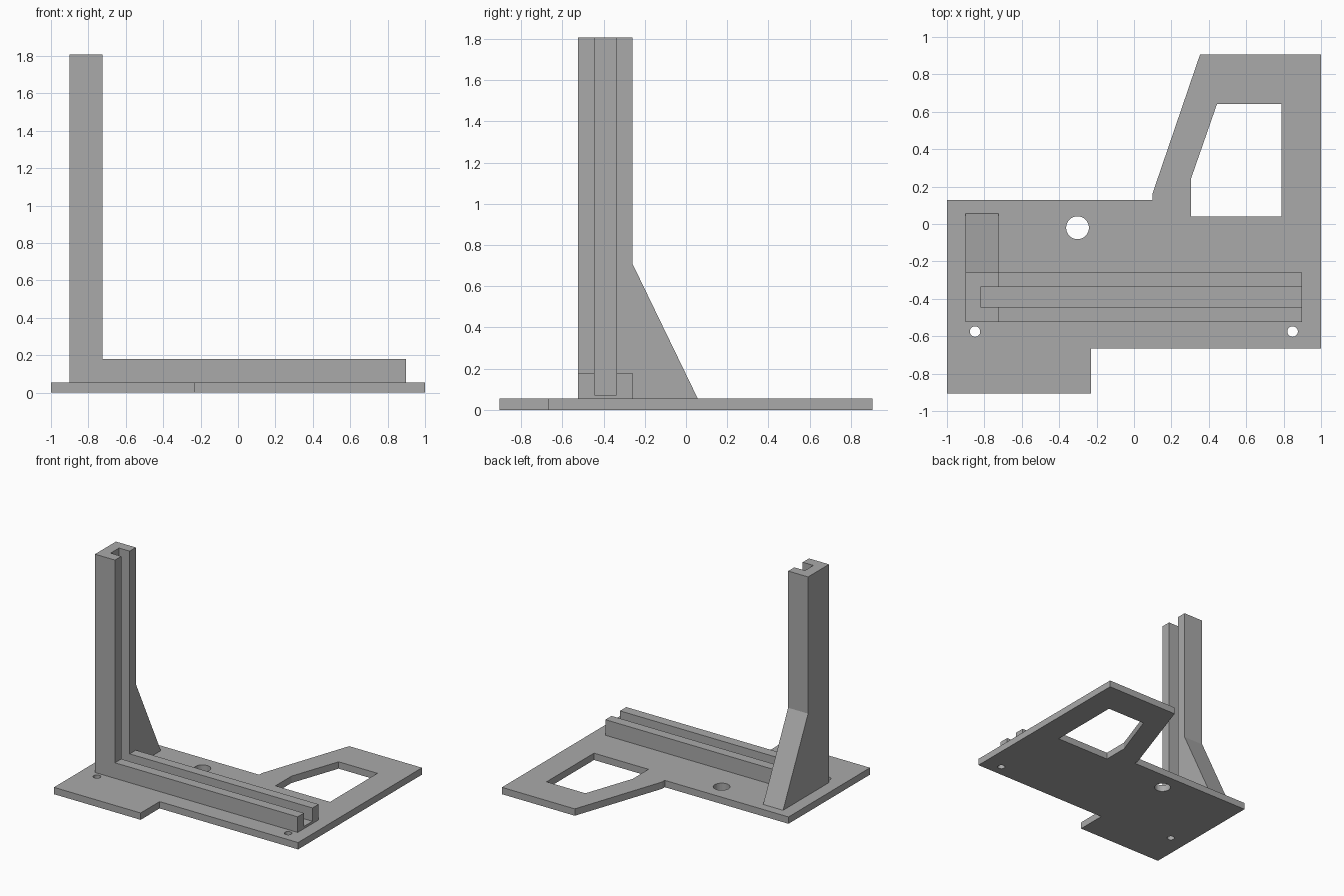
import bpy
from math import cos, sin, tau
from mathutils import Matrix

cube = bpy.data.objects.get("Cube")
if cube:
    bpy.data.objects.remove(cube, do_unlink=True)

grey = bpy.data.materials.new("plain_grey")
grey.use_nodes = True
grey.diffuse_color = (0.4, 0.4, 0.4, 1)
grey.node_tree.nodes["Principled BSDF"].inputs["Base Color"].default_value = grey.diffuse_color

# Orientation of each profile plane: columns are profile u, profile v, extrusion
PLANES = {
    "xy": Matrix(((1, 0, 0), (0, 1, 0), (0, 0, 1))),
    "xz": Matrix(((1, 0, 0), (0, 0, 1), (0, 1, 0))),
    "yz": Matrix(((0, 0, 1), (1, 0, 0), (0, 1, 0))),
}


def circle(x, y, r, n=32):
    return [(x + r * cos(tau * i / n), y + r * sin(tau * i / n)) for i in range(n)]


def prism(name, plane, start, end, outline, holes=()):
    """Extrude a filled outline with holes between two depths."""
    curve = bpy.data.curves.new(name, "CURVE")
    curve.dimensions = "2D"
    curve.fill_mode = "BOTH"
    curve.extrude = (end - start) / 2
    for loop in (outline, *holes):
        spline = curve.splines.new("POLY")
        spline.points.add(len(loop) - 1)
        for point, (u, v) in zip(spline.points, loop):
            point.co = (u, v, 0, 1)
        spline.use_cyclic_u = True
    temp = bpy.data.objects.new(name + "_curve", curve)
    bpy.context.scene.collection.objects.link(temp)
    bpy.context.view_layer.update()
    graph = bpy.context.evaluated_depsgraph_get()
    mesh = bpy.data.meshes.new_from_object(temp.evaluated_get(graph))
    bpy.data.objects.remove(temp, do_unlink=True)
    mesh.transform(Matrix.Translation((0, 0, (start + end) / 2)))
    mesh.transform(PLANES[plane].to_4x4())
    mesh.name = name
    mesh.materials.clear()
    mesh.materials.append(grey)
    obj = bpy.data.objects.new(name, mesh)
    bpy.context.scene.collection.objects.link(obj)
    # Weld the caps to the walls and face everything outward
    bpy.context.view_layer.objects.active = obj
    obj.select_set(True)
    bpy.ops.object.mode_set(mode="EDIT")
    bpy.ops.mesh.select_all(action="SELECT")
    bpy.ops.mesh.remove_doubles(threshold=0.0005)
    bpy.ops.mesh.normals_make_consistent(inside=False)
    bpy.ops.object.mode_set(mode="OBJECT")
    bpy.ops.object.shade_flat()
    obj.select_set(False)
    return obj


PLATE = 0.055          # plate thickness
LEFT, INNER = -0.902, -0.725   # post extent in x
FRONT, BACK = -0.525, -0.26    # post and rail extent in y

# Base plate with window and screw holes
prism("base_plate", "xy", 0, PLATE,
      [(-1, -0.906), (-0.23, -0.906), (-0.23, -0.666), (1, -0.666), (1, 0.906),
       (0.353, 0.906), (0.099, 0.163), (0.099, 0.128), (-1, 0.128)],
      [[(0.305, 0.04), (0.789, 0.04), (0.789, 0.642), (0.444, 0.642), (0.305, 0.243)],
       circle(-0.302, -0.02, 0.061),
       circle(-0.85, -0.575, 0.028), circle(0.848, -0.575, 0.028)])

# L-shaped post and rail
frame = prism("post_and_rail", "xz", FRONT, BACK,
              [(LEFT, PLATE), (0.898, PLATE), (0.898, 0.18), (INNER, 0.18),
               (INNER, 1.807), (LEFT, 1.807)])

# Guide slot running down the post and along the rail
cutter = prism("slot_cutter", "xz", -0.445, -0.338,
               [(-0.82, 0.073), (1.2, 0.073), (1.2, 2), (-0.82, 2)])
cutter.hide_render = True
cut = frame.modifiers.new("guide_slot", "BOOLEAN")
cut.operation = "DIFFERENCE"
cut.solver = "EXACT"
cut.object = cutter
bpy.context.view_layer.objects.active = frame
bpy.ops.object.modifier_apply(modifier=cut.name)
bpy.data.objects.remove(cutter, do_unlink=True)

# Sloped brace behind the post
prism("post_brace", "yz", LEFT, INNER, [(BACK, PLATE), (0.057, PLATE), (BACK, 0.71)])
